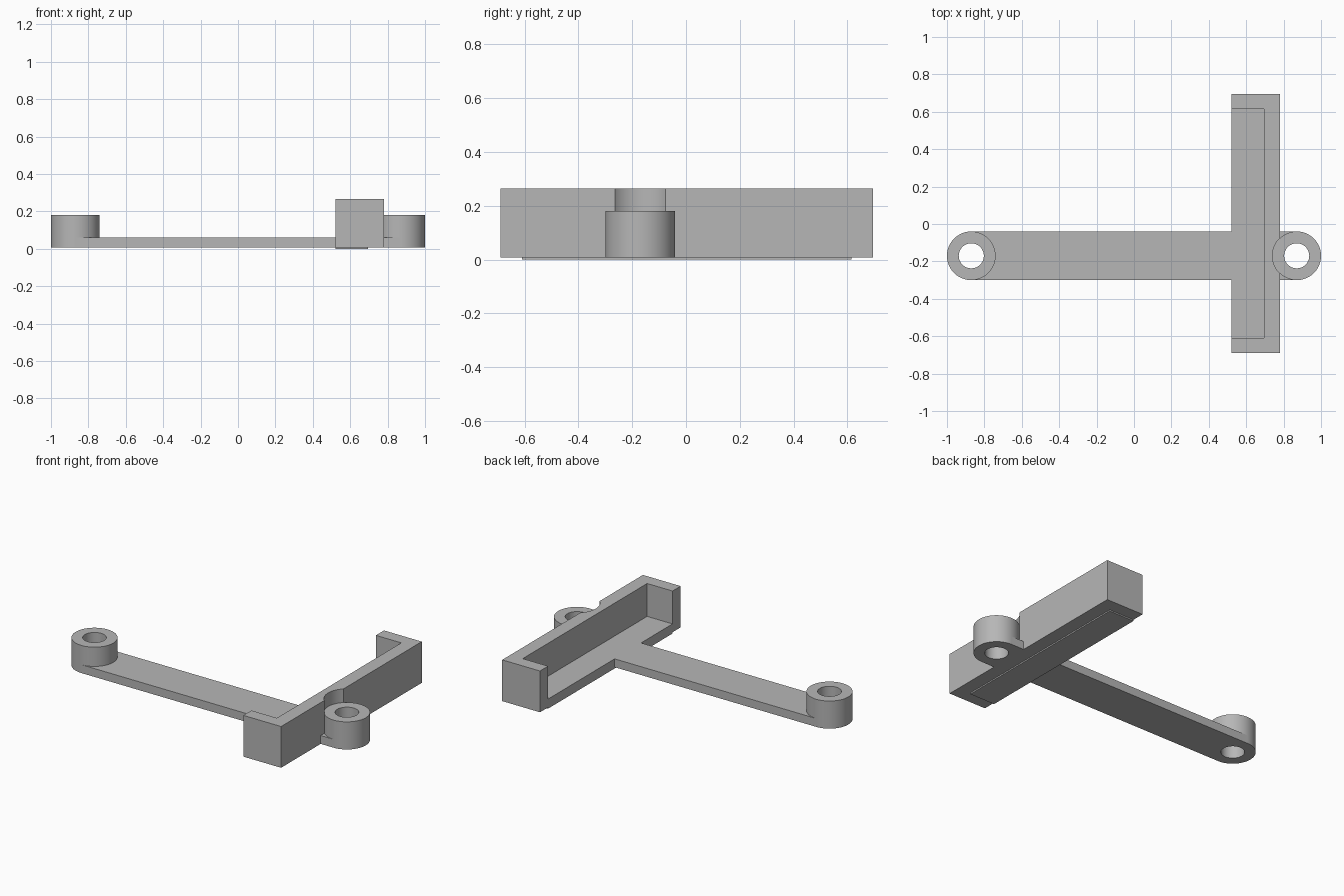
import bpy, bmesh, math
from mathutils import Vector

default = bpy.data.objects.get("Cube")
if default:
    bpy.data.objects.remove(default, do_unlink=True)

BASE, PLATE, BOSS_TOP, TRAY_TOP = 0.008, 0.06, 0.18, 0.265
ARM_Y, BOSS_R, HOLE_R, BOSS_X, SIDES = -0.17, 0.13, 0.067, 0.87, 96

grey = bpy.data.materials.new("plain grey")
grey.use_nodes = True
colour = (0.47, 0.47, 0.47, 1)
grey.diffuse_color = colour
grey.node_tree.nodes["Principled BSDF"].inputs["Base Color"].default_value = colour


def finish(name, bm):
    bmesh.ops.recalc_face_normals(bm, faces=bm.faces)
    mesh = bpy.data.meshes.new(name)
    bm.to_mesh(mesh)
    bm.free()
    mesh.materials.append(grey)
    obj = bpy.data.objects.new(name, mesh)
    bpy.context.collection.objects.link(obj)
    return obj


def box(name, x, y, z):
    bm = bmesh.new()
    bmesh.ops.create_cube(bm, size=1)
    for v in bm.verts:
        v.co = Vector([(a + b) / 2 + c * (b - a) for c, (a, b) in zip(v.co, (x, y, z))])
    return finish(name, bm)


def lathe(name, x, profile):
    """Spin a closed (radius, height) profile about a vertical axis on the arm."""
    bm = bmesh.new()
    rings = []
    for i in range(SIDES):
        a = math.tau * i / SIDES
        rings.append([bm.verts.new((x + r * math.cos(a), ARM_Y + r * math.sin(a), z))
                      for r, z in profile])
    n = len(profile)
    for i, ring in enumerate(rings):
        after = rings[(i + 1) % SIDES]
        for j in range(n):
            k = (j + 1) % n
            bm.faces.new((ring[j], after[j], after[k], ring[k]))
    return finish(name, bm)


def cylinder(name, x, radius, z0, z1):
    bm = bmesh.new()
    verts = [bm.verts.new((x + radius * math.cos(math.tau * i / SIDES),
                           ARM_Y + radius * math.sin(math.tau * i / SIDES), z0))
             for i in range(SIDES)]
    face = bm.faces.new(verts)
    top = bmesh.ops.extrude_face_region(bm, geom=[face])["geom"]
    bmesh.ops.translate(bm, vec=(0, 0, z1 - z0),
                        verts=[v for v in top if isinstance(v, bmesh.types.BMVert)])
    return finish(name, bm)


def cut(target, cutter):
    mod = target.modifiers.new("cut", 'BOOLEAN')
    mod.operation = 'DIFFERENCE'
    mod.solver = 'EXACT'
    mod.object = cutter


def smooth(obj):
    bpy.ops.object.select_all(action='DESELECT')
    obj.select_set(True)
    bpy.context.view_layer.objects.active = obj
    bpy.ops.object.shade_smooth_by_angle(angle=math.radians(30))


# Arm, lug and tray
arm_y = (ARM_Y - BOSS_R, ARM_Y + BOSS_R)
arm = box("arm", (-BOSS_X, 0.52), arm_y, (BASE, PLATE))
lug = box("boss_lug", (0.78, BOSS_X), arm_y, (BASE, PLATE))
tray = box("tray", (0.52, 0.78), (-0.69, 0.695), (BASE, TRAY_TOP))
box("base_pad", (0.52, 0.695), (-0.61, 0.615), (0, BASE))

# Cavity open to the top and towards the arm
cavity = box("cavity_cutter", (0.4, 0.695), (-0.61, 0.615), (PLATE, 0.4))
cut(tray, cavity)
cutters = [cavity]

# Hollow bosses, with clearance cut from the parts they meet
for side, x, parts in (("right", -BOSS_X, [arm]), ("left", BOSS_X, [lug, tray])):
    boss = lathe(side + "_boss", x, [(HOLE_R, BASE), (BOSS_R, BASE),
                                     (BOSS_R, BOSS_TOP), (HOLE_R, BOSS_TOP)])
    smooth(boss)
    clearance = cylinder(side + "_boss_cutter", x, BOSS_R, -0.1, 0.4)
    cutters.append(clearance)
    for part in parts:
        cut(part, clearance)

# Bake the cuts and drop the cutters
for obj in (arm, lug, tray):
    bpy.context.view_layer.objects.active = obj
    for mod in list(obj.modifiers):
        bpy.ops.object.modifier_apply(modifier=mod.name)
    smooth(obj)
for obj in cutters:
    bpy.data.objects.remove(obj, do_unlink=True)
